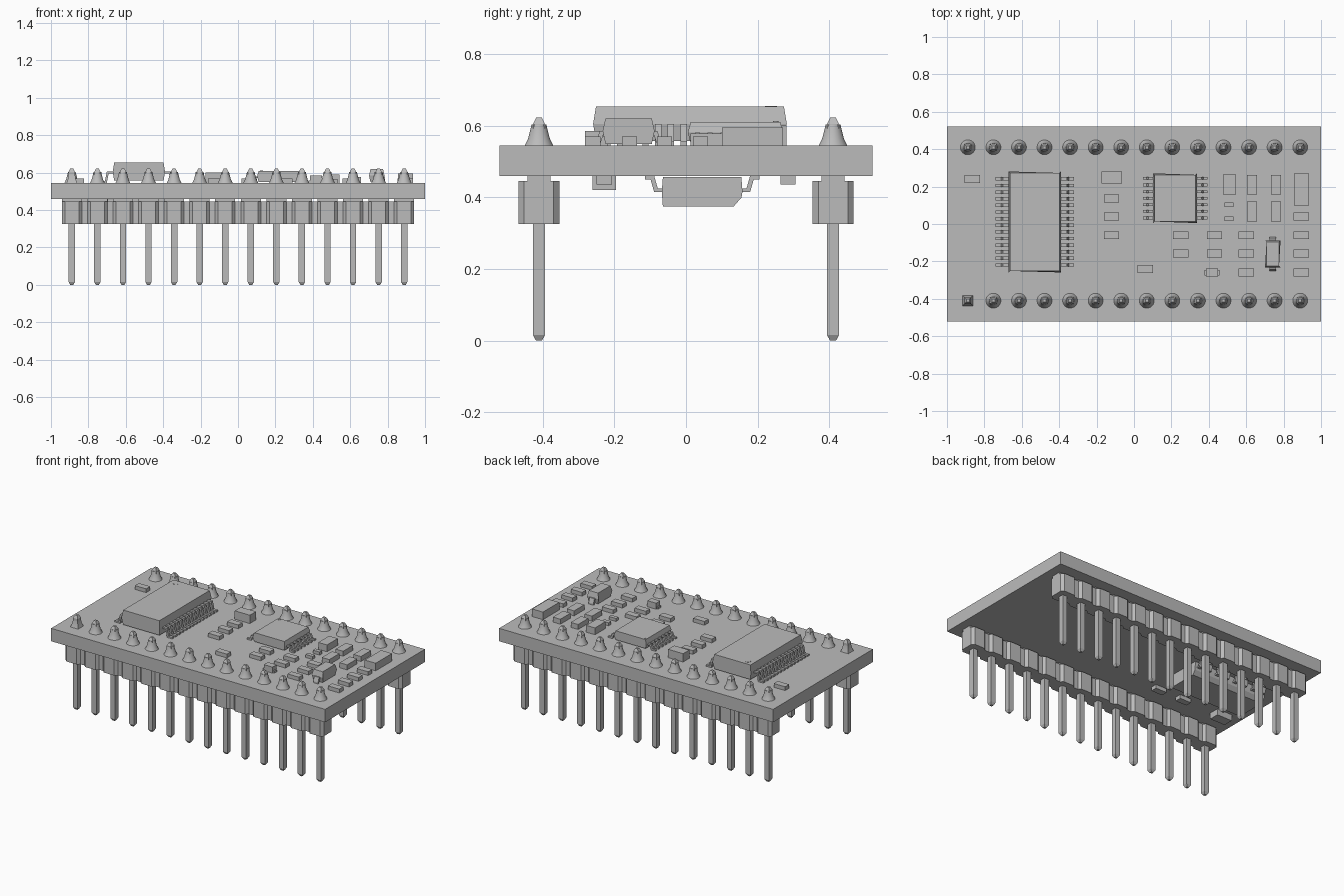
import bpy, bmesh
from math import pi, cos, sin
from mathutils import Matrix, Vector

cube = bpy.data.objects.get("Cube")
if cube:
    bpy.data.objects.remove(cube)

grey = bpy.data.materials.new("plain grey")
grey.use_nodes = True
COLOUR = (0.5, 0.5, 0.5, 1)
grey.diffuse_color = COLOUR
grey.node_tree.nodes["Principled BSDF"].inputs["Base Color"].default_value = COLOUR

TOP, BOTTOM = 0.545, 0.46      # board surfaces
PITCH, ROW = 0.1367, 0.41      # pin spacing and row offset
PIN_X = [(i - 6.5) * PITCH for i in range(14)]


def finish(bm, name, matrix=None, smooth=False):
    if matrix:
        bm.transform(matrix)
    bmesh.ops.recalc_face_normals(bm, faces=bm.faces)
    mesh = bpy.data.meshes.new(name)
    bm.to_mesh(mesh)
    bm.free()
    mesh.materials.append(grey)
    obj = bpy.data.objects.new(name, mesh)
    bpy.context.collection.objects.link(obj)
    if smooth:
        bpy.ops.object.select_all(action="DESELECT")
        obj.select_set(True)
        bpy.context.view_layer.objects.active = obj
        bpy.ops.object.shade_smooth_by_angle(angle=0.7)
    return obj


def loft(bm, rings):
    """Skin a stack of equal-length point rings and cap both ends."""
    loops = [[bm.verts.new(p) for p in ring] for ring in rings]
    for a, b in zip(loops, loops[1:]):
        for i in range(len(a)):
            j = (i + 1) % len(a)
            bm.faces.new((a[i], a[j], b[j], b[i]))
    bm.faces.new(loops[0][::-1])
    bm.faces.new(loops[-1])


def rect(x, y, w, d, z, cut=0):
    """Rectangular ring, with optional cut corners."""
    a, b = w / 2, d / 2
    if not cut:
        pts = [(-a, -b), (a, -b), (a, b), (-a, b)]
    else:
        c = cut
        pts = [(-a + c, -b), (a - c, -b), (a, c - b), (a, b - c),
               (a - c, b), (c - a, b), (-a, b - c), (-a, c - b)]
    return [(x + p, y + q, z) for p, q in pts]


def circle(x, y, r, z, sides):
    turn = pi / sides
    return [(x + r * cos(2 * pi * i / sides + turn),
             y + r * sin(2 * pi * i / sides + turn), z) for i in range(sides)]


def box(bm, x, y, w, d, z0, z1, cut=0):
    loft(bm, [rect(x, y, w, d, z0, cut), rect(x, y, w, d, z1, cut)])


def chip(name, matrix, w, l, z0, z1, count, pitch, reach, lead_w,
         taper=0.008, bevel=0, dot=0):
    """Moulded body with gull-wing leads on its two long sides."""
    bm = bmesh.new()
    mid = (z0 + z1) / 2
    a = w / 2
    # body cross-section, skinned along the length
    section = [(taper - a, z0), (a - taper, z0), (a, mid)]
    if bevel:
        section += [(a - 0.003, z1 - bevel), (a - bevel, z1)]
    else:
        section += [(a - taper, z1)]
    section += [(taper - a, z1), (-a, mid)]
    lo, hi = -l / 2, l / 2

    def slab_y(z, end):
        return end * (l / 2 - taper * abs(z - mid) / (z1 - mid))
    loft(bm, [[(x, slab_y(z, s), z) for x, z in section] for s in (-1, 1)])
    # leads
    t = 0.01
    knee = a + (reach - a) * 0.45
    path = [(a - t, mid), (knee, mid), (knee + t, t), (reach, t), (reach, 0),
            (knee, 0), (knee - t, mid - t), (a - t, mid - t)]
    for i in range(count):
        y = (i - (count - 1) / 2) * pitch
        for side in (-1, 1):
            loft(bm, [[(side * x, y + e * lead_w / 2, z) for x, z in path]
                      for e in (-1, 1)])
    # pin-one mark
    if dot:
        x, y = 3 * dot - a, hi - 2.6 * dot
        loft(bm, [circle(x, y, dot, z, 16) for z in (z1 - 0.002, z1 + 0.002)])
    return finish(bm, name, matrix)


# Board
bm = bmesh.new()
box(bm, 0, 0, 2, 1.04, BOTTOM, TOP)
finish(bm, "board")

# Pin headers, pins and solder joints
for label, y in (("front", -ROW), ("back", ROW)):
    housing, pins, solder = bmesh.new(), bmesh.new(), bmesh.new()
    for i, x in enumerate(PIN_X):
        box(housing, x, y, 0.107, 0.114, 0.326, 0.446, 0.016)
        box(housing, x, y, 0.107, 0.064, 0.446, BOTTOM)
        if i:
            box(housing, x - PITCH / 2, y, PITCH / 3, 0.082, 0.326, 0.446)
        loft(pins, [rect(x, y, w, w, z) for w, z in
                    ((0.016, 0), (0.034, 0.016), (0.034, 0.604), (0.016, 0.622))])
        square = label == "front" and i == 0
        sides = 4 if square else 20
        loft(solder, [circle(x, y, r, z, sides) for r, z in
                      ((0.04, TOP), (0.031, 0.563), (0.025, 0.585), (0.021, 0.603))])
    finish(housing, label + "_header_housing")
    finish(pins, label + "_pins")
    finish(solder, label + "_solder_joints", smooth=True)

# Chips
quarter = Matrix.Rotation(pi / 2, 4, "Z")
chip("large_chip", Matrix.Translation((-0.53, 0.011, TOP)), 0.28, 0.54,
     0.012, 0.108, 14, 0.0354, 0.21, 0.018, dot=0.017)
chip("small_chip", Matrix.Translation((0.22, 0.138, TOP)), 0.235, 0.266,
     0.006, 0.065, 7, 0.0354, 0.172, 0.014, dot=0.008)
chip("diode", Matrix.Translation((0.742, -0.16, TOP)) @ quarter, 0.145, 0.083,
     0.004, 0.075, 1, 0, 0.09, 0.035)
chip("underside_chip",
     Matrix.Translation((-0.605, 0.045, BOTTOM)) @ quarter @ Matrix.Rotation(pi, 4, "X"),
     0.225, 0.533, 0.004, 0.086, 8, 0.0683, 0.16, 0.025, taper=0.003, bevel=0.025)

# Resistors, laid out in rows and columns
bm = bmesh.new()
spots = [(-0.865, 0.24), (0.06, -0.24), (0.895, 0.04), (0.6, -0.26), (0.895, -0.26)]
spots += [(-0.12, y) for y in (0.137, 0.04, -0.06)]
spots += [(x, y) for x in (0.25, 0.43, 0.6, 0.895) for y in (-0.06, -0.157)]
for x, y in spots:
    box(bm, x, y, 0.082, 0.042, TOP, 0.57)
finish(bm, "resistors")

# Capacitors: centre, size, top height
bm = bmesh.new()
for x, y, w, d, z in [(0.51, 0.21, 0.064, 0.112, 0.59), (0.895, 0.185, 0.08, 0.17, 0.595),
                      (-0.12, 0.248, 0.11, 0.064, 0.6)]:
    box(bm, x, y, w, d, TOP, z)
for x in (0.63, 0.76):
    for y in (0.21, 0.066):
        box(bm, x, y, 0.054, 0.106, TOP, 0.578)
for y in (0.103, 0.028):
    box(bm, 0.508, y, 0.05, 0.026, TOP, 0.565)
finish(bm, "capacitors")

# Indicator light: base with a raised lens
bm = bmesh.new()
box(bm, 0.417, -0.26, 0.082, 0.03, TOP, 0.558)
box(bm, 0.417, -0.26, 0.064, 0.042, TOP, 0.585)
finish(bm, "indicator_light")

# Small parts under the board
bm = bmesh.new()
box(bm, -0.86, -0.228, 0.11, 0.066, 0.42, BOTTOM)
for x, y in ((-0.384, -0.228), (-0.57, -0.228), (-0.2, 0.285)):
    box(bm, x, y, 0.082, 0.042, 0.435, BOTTOM)
finish(bm, "underside_components")
